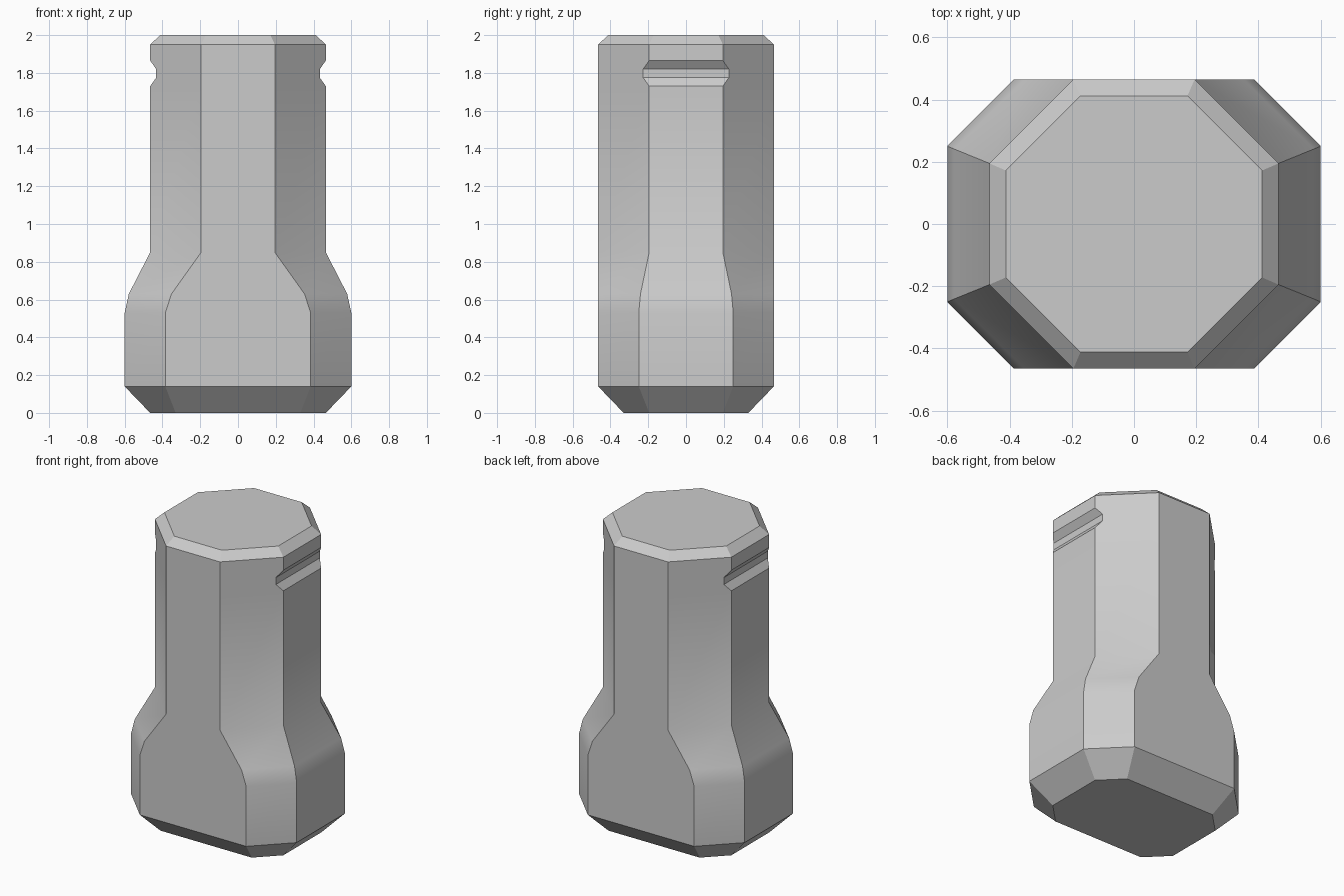
import bpy, bmesh, math

cube = bpy.data.objects.get("Cube")
if cube:
    bpy.data.objects.remove(cube, do_unlink=True)

# Plain grey finish
grey = bpy.data.materials.new("plain_grey")
grey.use_nodes = True
colour = (0.6, 0.6, 0.6, 1)
grey.diffuse_color = colour
grey.node_tree.nodes["Principled BSDF"].inputs["Base Color"].default_value = colour


def octagon(bm, z, half_x, side_y, half_y, front_x):
    """Ring with flat sides at +-half_x, +-half_y and slanted corners."""
    quarter = [(half_x, side_y), (front_x, half_y)]
    half = quarter + [(-x, y) for x, y in reversed(quarter)]
    ring = half + [(-x, -y) for x, y in half]
    return [bm.verts.new((x, y, z)) for x, y in ring]


# Height, side distance, side half width, front distance, front half width
DEPTH = 0.465
sections = [
    (0.0, 0.465, 0.195, 0.33, 0.33),      # chamfered foot
    (0.14, 0.60, 0.25, DEPTH, 0.385),
    (0.53, 0.60, 0.25, DEPTH, 0.385),     # wide base
    (0.63, 0.578, 0.241, DEPTH, 0.352),
    (0.85, DEPTH, 0.195, DEPTH, 0.195),   # column
    (1.73, DEPTH, 0.195, DEPTH, 0.195),
    (1.775, 0.433, 0.227, DEPTH, 0.195),  # side grooves
    (1.82, 0.433, 0.227, DEPTH, 0.195),
    (1.865, DEPTH, 0.195, DEPTH, 0.195),
    (1.95, DEPTH, 0.195, DEPTH, 0.195),
    (2.0, 0.412, 0.172, 0.412, 0.172),    # chamfered cap
]

bm = bmesh.new()
rings = [octagon(bm, *s) for s in sections]
for low, high in zip(rings, rings[1:]):
    for i in range(len(low)):
        j = (i + 1) % len(low)
        bm.faces.new((low[i], low[j], high[j], high[i]))
bm.faces.new(reversed(rings[0]))
bm.faces.new(rings[-1])

# Merge coplanar panels into single clean faces
bmesh.ops.dissolve_limit(bm, angle_limit=math.radians(0.5),
                         verts=bm.verts, edges=bm.edges)
bmesh.ops.recalc_face_normals(bm, faces=bm.faces)

mesh = bpy.data.meshes.new("octagonal_post")
bm.to_mesh(mesh)
bm.free()
mesh.materials.append(grey)
post = bpy.data.objects.new("octagonal_post", mesh)
bpy.context.collection.objects.link(post)

# Soft flare, crisp chamfers
bpy.context.view_layer.objects.active = post
post.select_set(True)
bpy.ops.object.shade_smooth_by_angle(angle=math.radians(30))
